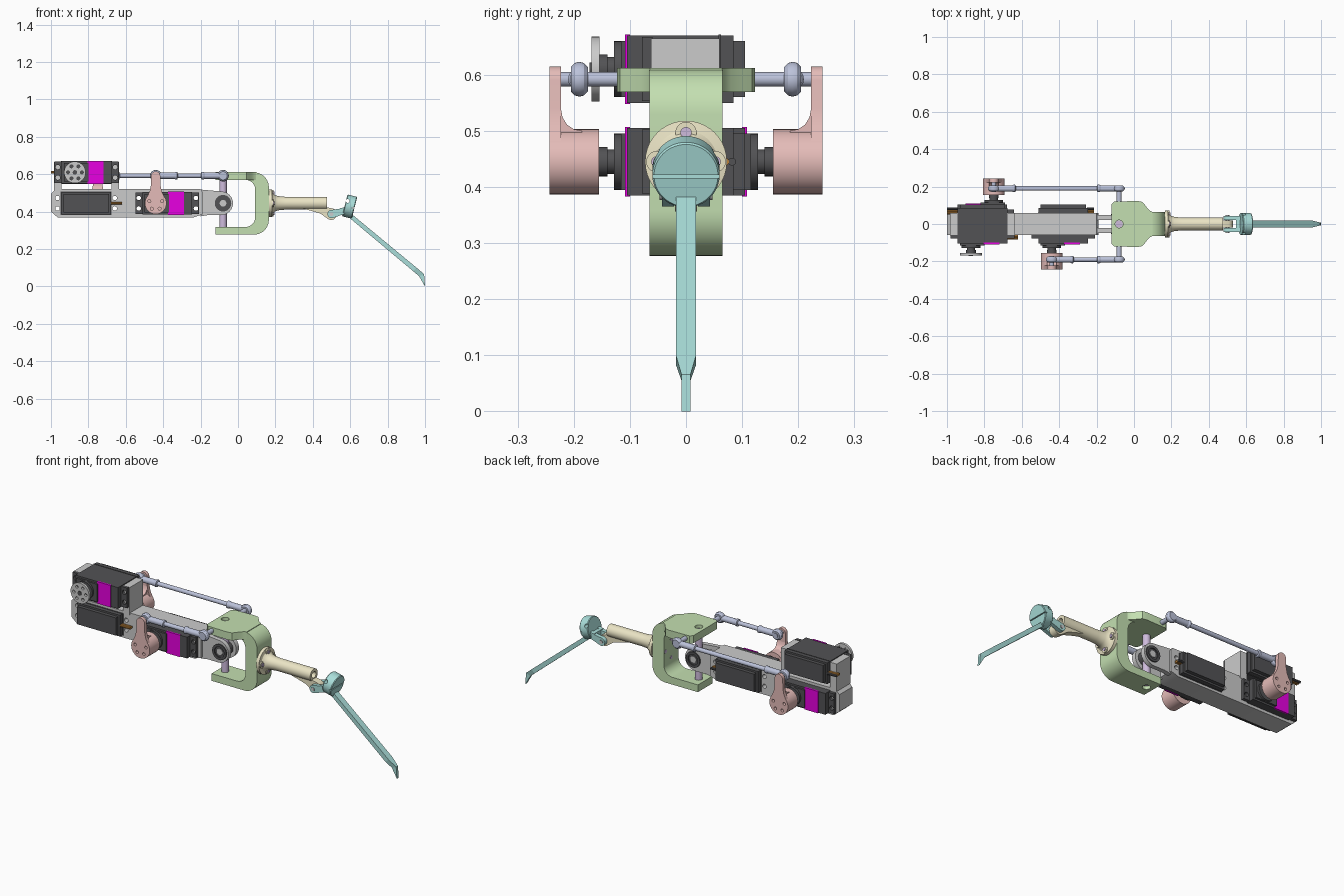
import bpy, bmesh
from math import sin, cos, pi, radians
from mathutils import Vector

if "Cube" in bpy.data.objects:
    bpy.data.objects.remove(bpy.data.objects["Cube"])


def mat(name, r, g, b):
    m = bpy.data.materials.new(name)
    m.diffuse_color = (r, g, b, 1)
    m.use_nodes = True
    m.node_tree.nodes["Principled BSDF"].inputs["Base Color"].default_value = m.diffuse_color
    return m


DARK = mat("dark_plastic", .085, .085, .09)
MAG = mat("magenta", .8, 0, .75)
PINK = mat("pink", .78, .5, .48)
GREEN = mat("green", .55, .74, .44)
CREAM = mat("cream", .83, .78, .56)
TEAL = mat("teal", .4, .73, .7)
BLUE = mat("lavender_blue", .5, .54, .7)
PURPLE = mat("purple", .62, .5, .72)
WIRE = mat("orange_wire", .5, .22, .04)


def finish(name, bm, m):
    bmesh.ops.recalc_face_normals(bm, faces=bm.faces)
    me = bpy.data.meshes.new(name)
    bm.to_mesh(me)
    bm.free()
    ob = bpy.data.objects.new(name, me)
    bpy.context.collection.objects.link(ob)
    if m:
        me.materials.append(m)
    return ob


def prism(name, pts, axis, a, b, m=None):
    """Extrude a 2D outline along an axis from a to b."""
    put = {'x': lambda p, t: (t, p[0], p[1]), 'y': lambda p, t: (p[0], t, p[1]),
           'z': lambda p, t: (p[0], p[1], t)}[axis]
    bm = bmesh.new()
    lo, hi = ([bm.verts.new(put(p, t)) for p in pts] for t in (a, b))
    bm.faces.new(lo)
    bm.faces.new(hi)
    for i in range(len(pts)):
        j = (i + 1) % len(pts)
        bm.faces.new((lo[i], lo[j], hi[j], hi[i]))
    return finish(name, bm, m)


def box(name, x0, x1, y0, y1, z0, z1, m=None):
    return prism(name, [(x0, z0), (x1, z0), (x1, z1), (x0, z1)], 'y', y0, y1, m)


def lathe(name, prof, origin, axis, m=None, n=32):
    """Turn (distance, radius) pairs around an axis."""
    q = Vector(axis).to_track_quat('Z', 'Y')
    bm = bmesh.new()
    rings = [[bm.verts.new(Vector(origin) + q @ Vector((r * cos(2*pi*i/n), r * sin(2*pi*i/n), t)))
              for i in range(n)] for t, r in prof]
    bm.faces.new(rings[0])
    bm.faces.new(rings[-1])
    for A, B in zip(rings, rings[1:]):
        for i in range(n):
            bm.faces.new((A[i], A[(i+1) % n], B[(i+1) % n], B[i]))
    return finish(name, bm, m)


def cyl(name, p0, p1, r, m=None, n=32):
    d = Vector(p1) - Vector(p0)
    return lathe(name, [(0, r), (d.length, r)], p0, d, m, n)


def arc(cx, cz, r, a0, a1, n=10):
    return [(cx + r*cos(radians(a0+(a1-a0)*i/n)), cz + r*sin(radians(a0+(a1-a0)*i/n))) for i in range(n+1)]


def cut(ob, cutter):
    mod = ob.modifiers.new("cut", 'BOOLEAN')
    mod.operation, mod.object, mod.solver = 'DIFFERENCE', cutter, 'EXACT'
    bpy.context.view_layer.objects.active = ob
    bpy.ops.object.modifier_apply(modifier="cut")
    bpy.data.objects.remove(cutter)


def hole(obs, p0, p1, r):
    for ob in obs:
        cut(ob, cyl("cutter", p0, p1, r, None, 20))


# Main frame beam with forked end
frame = prism("frame_beam", [(-1, .4), (-.965, .37), (-.235, .37), (-.19, .385), (-.19, .505), (-.2, .52),
                             (-.975, .52), (-1, .495)], 'y', -.058, .058)
fork = [(-.2, .375), (-.16, .382)] + arc(-.09, .445, .063, -90, 90, 16) + [(-.2, .518)]
for s in (-1, 1):
    prism("frame_fork", fork, 'y', s*.022, s*.047)
    lathe("pivot_bushing", [(0, .044), (.01, .044), (.01, .03), (.004, .03), (.004, .015)],
          (-.08, s*.044, .445), (0, s, 0), DARK)


# Servo: case, flange, gear cover, label, shaft, wire
def servo(name, cx, cz, sx, sy):
    W, H = .133, .06

    def b(part, u0, u1, h0, h1, half, m):
        xs, ys = sorted((cx+sx*u0, cx+sx*u1)), sorted((sy*h0, sy*h1))
        ob = box(name + part, *xs, *ys, cz-half, cz+half, m)
        return ob

    case = b("_case", -W, W, -.085, .105, H, DARK)
    b("_base_cover", -W+.012, W-.012, -.105, -.08, H-.01, DARK)
    b("_seam", -W-.003, W+.003, -.062, -.058, H+.002, DARK)
    fl = b("_flange", -.17, .17, .06, .078, H-.003, DARK)
    for u in (-.153, .153):
        for dz in (-.028, .028):
            x = cx + sx*u
            obs = [fl] + ([frame] if cz < .5 else [])
            hole(obs, (x, -.2, cz+dz), (x, .2, cz+dz), .012)
    ox = cx + sx*.062
    b("_gear_cover", -.01, W-.012, .1, .116, H-.01, DARK)
    b("_label", -.09, -.005, .1, .109, H+.002, MAG)
    lathe(name + "_shaft", [(.1, .05), (.128, .05), (.128, .022), (.14, .022), (.14, .026), (.16, .026)],
          (ox, 0, cz), (0, sy, 0), DARK)
    return ox


servo("lower_servo", -.812, .445, 1, 1)
servo("middle_servo", -.378, .445, -1, -1)
servo("upper_servo", -.81, .61, -1, -1)
for x0, x1, y in ((-.68, -.62, -.065), (-.25, -.215, .07), (-1, -.94, .07)):
    z = .61 if x0 == -1 else .445
    for k, m in ((-1, WIRE), (0, WIRE), (1, DARK)):
        cyl("servo_wire", (x0, y + k*.012, z), (x1, y + k*.012, z), .007, m, 10)

# Upper servo mounting posts and round output horn
for x0, x1 in ((-.985, -.943), (-.677, -.635)):
    box("servo_post", x0, x1, -.062, .06, .51, .665)
horn = cyl("round_horn", (-.872, -.168, .61), (-.872, -.154, .61), .058)
for k in range(6):
    x, z = -.872 + .037*cos(k*pi/3), .61 + .037*sin(k*pi/3)
    hole([horn], (x, -.18, z), (x, -.14, z), .008)
cyl("horn_screw", (-.872, -.172, .61), (-.872, -.15, .61), .012, DARK)

# Crank arms, push rods and ball ends
ball = [(-.015, .014), (-.015, .022), (-.008, .029), (0, .031), (.008, .029), (.015, .022), (.015, .014)]
for ox, s in ((-.75, 1), (-.44, -1)):
    base = cyl("crank_base", (ox, s*.155, .445), (ox, s*.243, .445), .058, PINK, 48)
    for k in range(5):
        a = pi/2 + k*2*pi/5
        x, z = ox + .036*cos(a), .445 + .036*sin(a)
        hole([base], (x, s*.225, z), (x, s*.26, z), .008)
    prism("crank_arm", [(ox-.05, .47), (ox-.032, .51), (ox-.026, .54)] + arc(ox, .59, .025, 180, 0)
          + [(ox+.026, .54), (ox+.032, .51), (ox+.05, .47)], 'y', s*.223, s*.243, PINK)
    prism("crank_fillet", [(s*y, z) for y, z in ((.185, .47), (.185, .5), (.2, .503), (.212, .511),
          (.22, .524), (.223, .54), (.235, .54), (.235, .47))], 'x', ox-.026, ox+.026, PINK)
    L = -.08 - ox
    lathe("push_rod", [(.02, .017), (.1, .017), (.105, .02), (.115, .02), (.118, .012), (L-.118, .012),
          (L-.115, .02), (L-.105, .02), (L-.1, .017), (L-.02, .017)], (ox, s*.19, .592), (1, 0, 0), BLUE, 20)
    for x in (ox, -.08):
        lathe("rod_ball_end", ball, (x, s*.19, .592), (0, 1, 0), BLUE)
    cyl("crank_pin", (ox, s*.17, .592), (ox, s*.235, .592), .013, BLUE, 20)
    cyl("yoke_pin", (-.08, s*.1, .592), (-.08, s*.2, .592), .013, BLUE, 20)

# Yoke: C-shaped profile plus wide eared top plate
yoke = (arc(.085, .53, .08, 90, 0) + arc(.085, .357, .08, 0, -90) + [(-.12, .277), (-.12, .318), (.03, .318)]
        + arc(.04, .37, .052, -90, 0) + arc(.04, .518, .052, 0, 90) + [(-.12, .57), (-.12, .61)])
body = prism("yoke_body", yoke, 'y', -.065, .065, GREEN)
half = [(-.12, .105), (-.105, .12), (.02, .123), (.045, .118), (.06, .1), (.075, .08), (.09, .068), (.1, .064)]
plate = prism("yoke_ears", half + [(x, -y) for x, y in reversed(half)], 'z', .569, .612, GREEN)
hole([body, plate], (-.08, 0, .59), (-.08, 0, .7), .021)
hole([body], (-.08, 0, .2), (-.08, 0, .3), .021)

# Universal joint cross
cyl("vertical_pin", (-.08, 0, .295), (-.08, 0, .595), .02, PURPLE)
cyl("cross_hub", (-.08, -.02, .445), (-.08, .02, .445), .036, DARK)
cyl("cross_axle", (-.08, -.05, .445), (-.08, .05, .445), .018)

# Forearm tube with flange, bolts and lower lug
tube = lathe("forearm_tube", [(0, .073), (.017, .073), (.02, .056), (.03, .045), (.05, .038), (.09, .034),
             (.31, .034)], (.165, 0, .445), (1, 0, 0), CREAM, 40)
hole([tube], (.4, 0, .445), (.5, 0, .445), .018)
for k in range(4):
    y, z = .052*sin(k*pi/2), .445 + .052*cos(k*pi/2)
    cyl("bolt_boss", (.17, y, z), (.19, y, z), .019, CREAM, 20)
    cyl("flange_bolt", (.09, y, z), (.194, y, z), .01, PURPLE, 16)
prism("forearm_lug", [(.34, .418), (.47, .425), (.49, .42)] + arc(.498, .387, .031, 75, -120, 14)
      + [(.44, .39), (.39, .405)], 'y', -.02, .02, CREAM)

# Wrist: fork prongs, pin and tilted clamp disc
for s in (-1, 1):
    prism("wrist_prong", arc(.5, .387, .022, 100, 290) + [(.575, .39), (.585, .43), (.54, .415)],
          'y', s*.021, s*.043, TEAL)
box("wrist_bridge", .545, .585, -.043, .043, .392, .42, TEAL)
cyl("wrist_pin", (.5, -.047, .387), (.5, .047, .387), .01, None, 16)
ax = Vector((.97, 0, -.24)).normalized()
c = Vector((.597, 0, .427))
disc = lathe("wrist_disc", [(-.027, .057), (-.023, .06), (.023, .06), (.027, .057)], c, ax, TEAL, 48)
hole([disc], c + Vector((-.01, -.1, .03)), c + Vector((-.01, .1, .03)), .01)
cut(disc, box("cutter", .61, .66, -.1, .1, .416, .421))

# Finger bar with narrowing tip
prism("finger_bar", [(.58, .41), (.955, .1), (.935, .083), (.568, .39)], 'y', -.018, .018, TEAL)
mid = prism("finger_taper", [(.955, .1), (.995, .066), (.968, .055), (.935, .083)], 'y', -.018, .018, TEAL)
for v in mid.data.vertices:
    if v.co.x > .96:
        v.co.y *= .45
prism("finger_tip", [(.995, .066), (1, 0), (.968, .055)], 'y', -.008, .008, TEAL)

# Smooth round surfaces, keep hard edges
bpy.ops.object.select_all(action='SELECT')
bpy.context.view_layer.objects.active = frame
bpy.ops.object.shade_smooth_by_angle(angle=radians(30))
